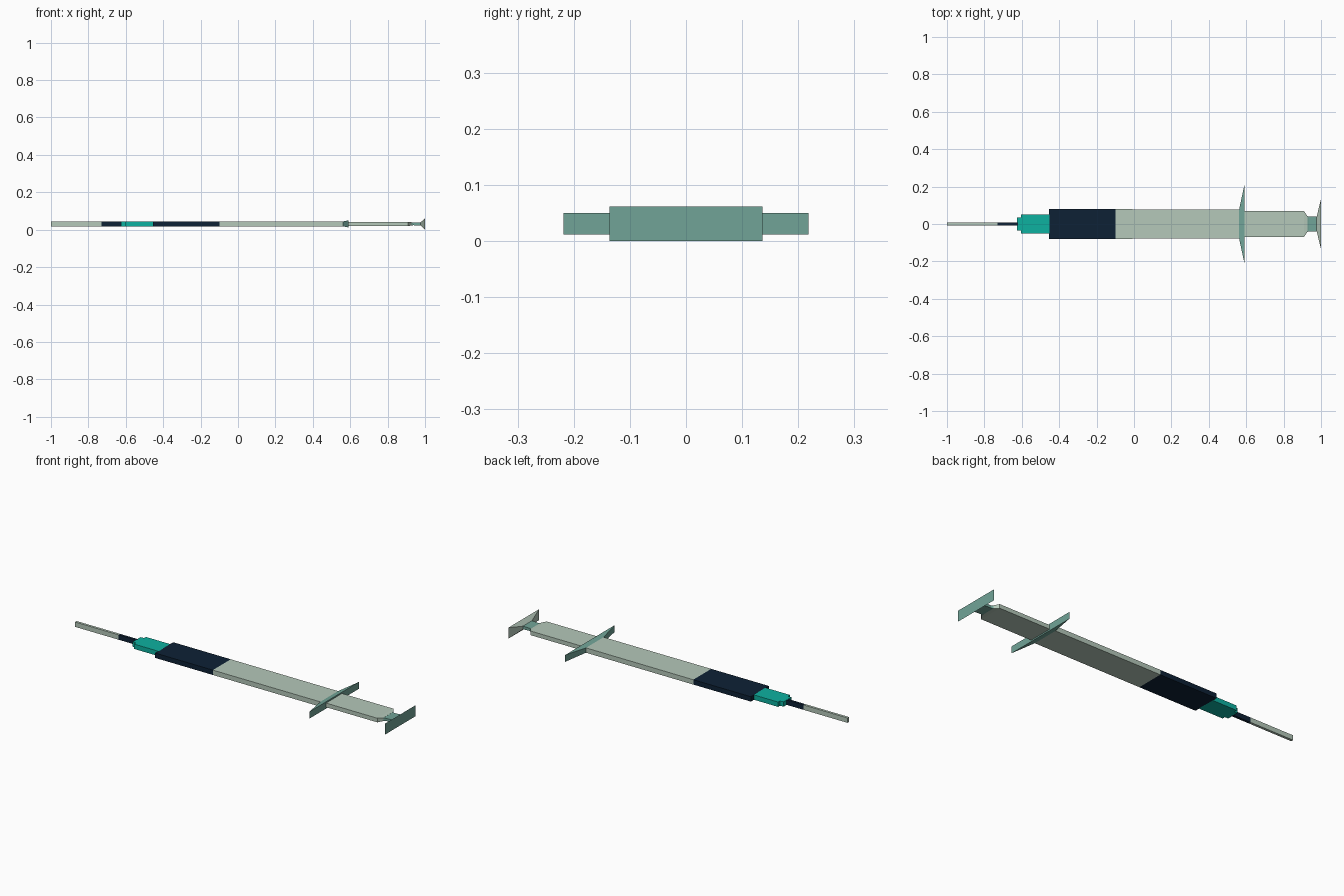
import bpy, bmesh

if "Cube" in bpy.data.objects:
    bpy.data.objects.remove(bpy.data.objects["Cube"])

ZC = 0.031  # height of the centre line


def mat(name, rgb):
    m = bpy.data.materials.new(name)
    m.diffuse_color = (*rgb, 1)
    m.use_nodes = True
    m.node_tree.nodes["Principled BSDF"].inputs["Base Color"].default_value = m.diffuse_color
    return m


SAGE = mat("pale_sage", (0.46, 0.58, 0.49))
TEAL = mat("muted_teal", (0.165, 0.37, 0.31))
NAVY = mat("dark_navy", (0.004, 0.015, 0.036))
GREEN = mat("bright_teal", (0.004, 0.44, 0.35))


def loft(name, stations, material, end_material=None):
    """Closed box loft along x through stations (x, half width, half height)."""
    bm = bmesh.new()
    rings = [[bm.verts.new((x, sy * w, ZC + sz * h))
              for sy, sz in ((-1, -1), (1, -1), (1, 1), (-1, 1))]
             for x, w, h in stations]
    for a, b in zip(rings, rings[1:]):
        for i in range(4):
            j = (i + 1) % 4
            bm.faces.new((a[i], a[j], b[j], b[i]))
    bm.faces.new(rings[0])
    end = bm.faces.new(rings[-1])
    if end_material:
        end.material_index = 1
    bmesh.ops.recalc_face_normals(bm, faces=bm.faces)
    me = bpy.data.meshes.new(name)
    bm.to_mesh(me)
    bm.free()
    me.materials.append(material)
    if end_material:
        me.materials.append(end_material)
    ob = bpy.data.objects.new(name, me)
    bpy.context.collection.objects.link(ob)
    return ob


H = 0.0135
# needle and its dark base
loft("needle", [(-1.0, 0.007, H), (-0.73, 0.007, H)], SAGE)
loft("needle_base", [(-0.73, 0.007, H), (-0.62, 0.007, H)], NAVY)
# stepped nozzle
loft("nozzle_tip", [(-0.625, 0.034, H), (-0.602, 0.036, H)], GREEN)
loft("nozzle", [(-0.604, 0.052, H), (-0.453, 0.052, H)], GREEN)
# barrel: dark fluid section and pale section
loft("barrel_fluid", [(-0.455, 0.079, H), (-0.10, 0.079, H)], NAVY)
loft("barrel", [(-0.10, 0.079, H), (0.564, 0.078, H)], SAGE)
# flared finger grip
loft("finger_flange", [(0.562, 0.078, H), (0.592, 0.218, 0.019)], TEAL)
# plunger with chamfered end, neck and thumb plate
loft("plunger", [(0.592, 0.07, 0.0115), (0.908, 0.07, 0.0115), (0.927, 0.043, 0.009)], SAGE)
loft("plunger_neck", [(0.922, 0.046, 0.0095), (0.936, 0.039, 0.007), (0.978, 0.039, 0.009)], TEAL)
loft("thumb_plate", [(0.977, 0.04, 0.009), (1.0, 0.136, 0.0305)], SAGE, TEAL)
